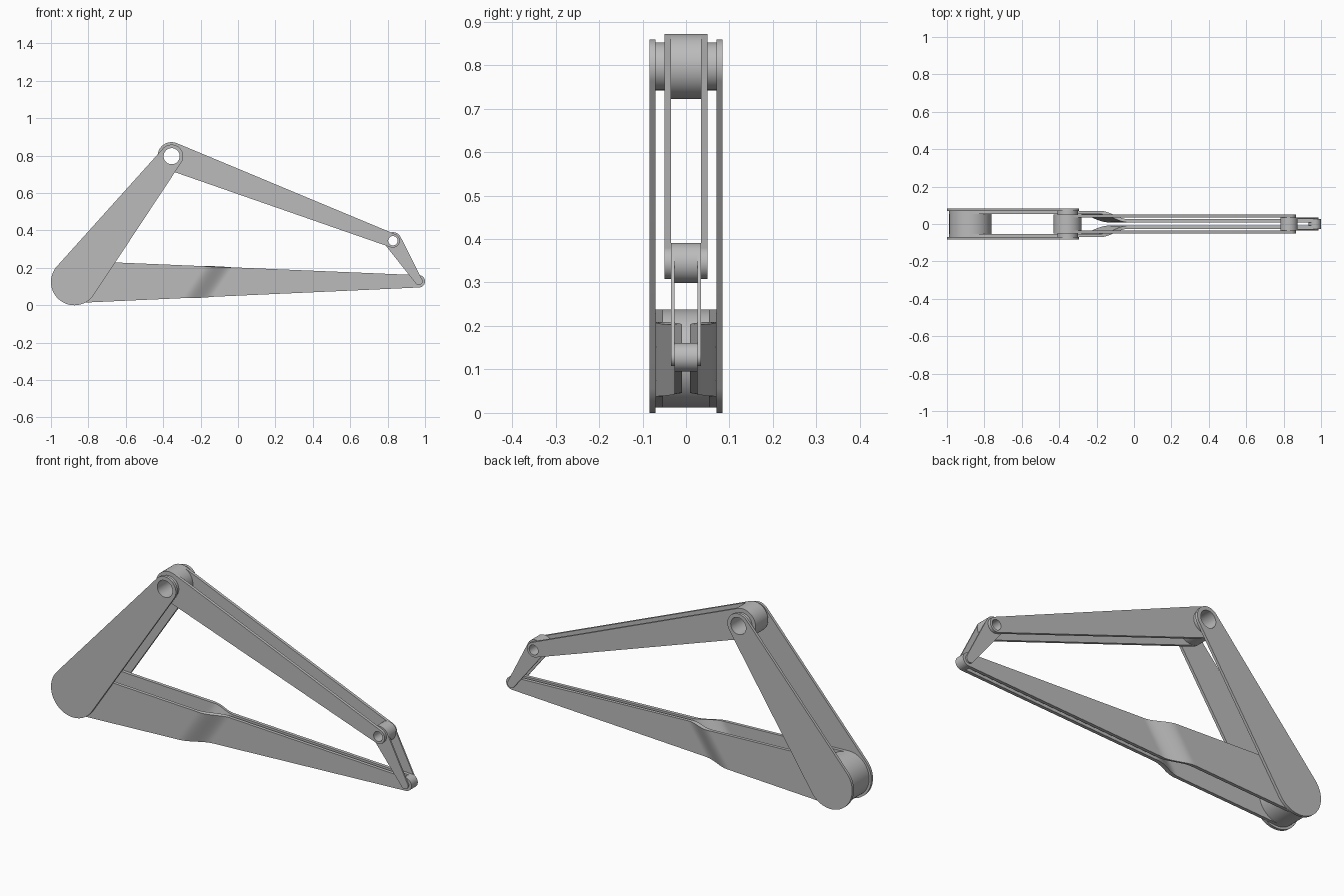
import bpy, bmesh, math

if "Cube" in bpy.data.objects:
    bpy.data.objects.remove(bpy.data.objects["Cube"], do_unlink=True)

grey = bpy.data.materials.new("plain grey")
grey.use_nodes = True
COLOUR = (0.5, 0.5, 0.5, 1)
grey.diffuse_color = COLOUR
grey.node_tree.nodes["Principled BSDF"].inputs["Base Color"].default_value = COLOUR

# Pivots of the four-bar linkage (x, z)
BASE, APEX, ELBOW, TIP = (-0.875, 0.125), (-0.355, 0.797), (0.828, 0.345), (0.967, 0.128)
APEX_BORE, ELBOW_BORE = 0.043, 0.025


def arc(c, r, start, end, n=40):
    return [(c[0] + r * math.cos(start + (end - start) * i / n),
             c[1] + r * math.sin(start + (end - start) * i / n)) for i in range(n + 1)]


def circle(c, r):
    return arc(c, r, 0, math.tau, 64)[:-1]


def tapered(p, rp, q, rq):
    """Outline wrapped round two circles."""
    dx, dz = q[0] - p[0], q[1] - p[1]
    a = math.atan2(dz, dx)
    b = math.acos((rp - rq) / math.hypot(dx, dz))
    return arc(q, rq, a - b, a + b) + arc(p, rp, a + b, a + math.tau - b)


def finish(ob):
    """Convert to a clean mesh with smooth curves and sharp edges."""
    bpy.ops.object.select_all(action='DESELECT')
    ob.select_set(True)
    bpy.context.view_layer.objects.active = ob
    bpy.ops.object.convert(target='MESH')
    ob = bpy.context.object
    bm = bmesh.new()
    bm.from_mesh(ob.data)
    bmesh.ops.remove_doubles(bm, verts=bm.verts, dist=0.00005)
    bmesh.ops.recalc_face_normals(bm, faces=bm.faces)
    bm.to_mesh(ob.data)
    bm.free()
    ob.data.materials.clear()
    ob.data.materials.append(grey)
    bpy.ops.object.shade_smooth_by_angle(angle=math.radians(30))


def plate(name, outlines, y0, y1):
    """Extrude an outline, with any bores, from y0 to y1."""
    cu = bpy.data.curves.new(name, 'CURVE')
    cu.dimensions, cu.fill_mode = '2D', 'BOTH'
    cu.extrude = abs(y1 - y0) / 2
    for pts in outlines:
        sp = cu.splines.new('POLY')
        sp.points.add(len(pts) - 1)
        for point, (x, z) in zip(sp.points, pts):
            point.co = (x, z, 0, 1)
        sp.use_cyclic_u = True
    ob = bpy.data.objects.new(name, cu)
    ob.rotation_euler.x = math.pi / 2
    ob.location.y = (y0 + y1) / 2
    bpy.context.collection.objects.link(ob)
    finish(ob)


def half_heights(x, rp, rq):
    """Lowest and highest z of the long lower arm at x."""
    lo, hi = 9, -9
    for i in range(301):
        t = i / 300
        cx = BASE[0] + (TIP[0] - BASE[0]) * t
        cz = BASE[1] + (TIP[1] - BASE[1]) * t
        r = rp + (rq - rp) * t
        if abs(x - cx) <= r:
            h = math.sqrt(r * r - (x - cx) ** 2)
            lo, hi = min(lo, cz - h), max(hi, cz + h)
    return lo, hi


def bent_plate(name, side, rp, rq, wide=0.0615, narrow=0.0175, rows=12):
    """Lower arm plate that steps inward along a slanted S bend."""
    xs = [BASE[0] - rp * math.cos(math.pi / 2 * i / 20) * 0.99999 for i in range(20)]
    xs += [BASE[0] + (-0.32 - BASE[0]) * i / 6 for i in range(6)]
    xs += [-0.32 + 0.32 * i / 40 for i in range(40)]
    xs += [TIP[0] * i / 12 for i in range(12)]
    xs += [TIP[0] + rq * math.sin(math.pi / 2 * i / 12) * 0.99999 for i in range(13)]
    bm = bmesh.new()
    grid = []
    for x in xs:
        lo, hi = half_heights(x, rp, rq)
        column = []
        for j in range(rows + 1):
            z = lo + (hi - lo) * j / rows
            t = (x - 0.67 * (z - BASE[1]) + 0.235) / 0.15
            t = max(0, min(1, t))
            y = wide + (narrow - wide) * t * t * (3 - 2 * t)
            column.append(bm.verts.new((x, side * y, z)))
        grid.append(column)
    for c0, c1 in zip(grid, grid[1:]):
        for j in range(rows):
            bm.faces.new((c0[j], c1[j], c1[j + 1], c0[j + 1]))
    me = bpy.data.meshes.new(name)
    bm.to_mesh(me)
    bm.free()
    ob = bpy.data.objects.new(name, me)
    bpy.context.collection.objects.link(ob)
    solid = ob.modifiers.new("thickness", 'SOLIDIFY')
    solid.thickness, solid.offset = 0.017, 0
    finish(ob)


# Paired plates on the front and back
apex_bore, elbow_bore = circle(APEX, APEX_BORE), circle(ELBOW, ELBOW_BORE)
for label, s in (("front", -1), ("back", 1)):
    plate(label + "_rocker_plate",
          [tapered(BASE, 0.125, APEX, 0.062), apex_bore], s * 0.07, s * 0.084)
    plate(label + "_apex_spacer", [circle(APEX, 0.055), apex_bore], s * 0.05, s * 0.07)
    plate(label + "_upper_arm_plate",
          [tapered(APEX, 0.075, ELBOW, 0.037), apex_bore, elbow_bore], s * 0.035, s * 0.05)
    plate(label + "_short_link_plate",
          [tapered(ELBOW, 0.046, TIP, 0.02), elbow_bore], s * 0.027, s * 0.035)
    bent_plate(label + "_lower_arm_plate", s, 0.113, 0.033)

# Hubs between the plates
plate("base_hub", [circle(BASE, 0.113)], -0.054, 0.054)
plate("apex_hub", [circle(APEX, 0.075), apex_bore], -0.035, 0.035)
plate("elbow_hub", [circle(ELBOW, 0.046), elbow_bore], -0.027, 0.027)
plate("tip_hub", [circle(TIP, 0.033)], -0.026, 0.026)
plate("tip_pin", [circle(TIP, 0.015)], -0.035, 0.035)
